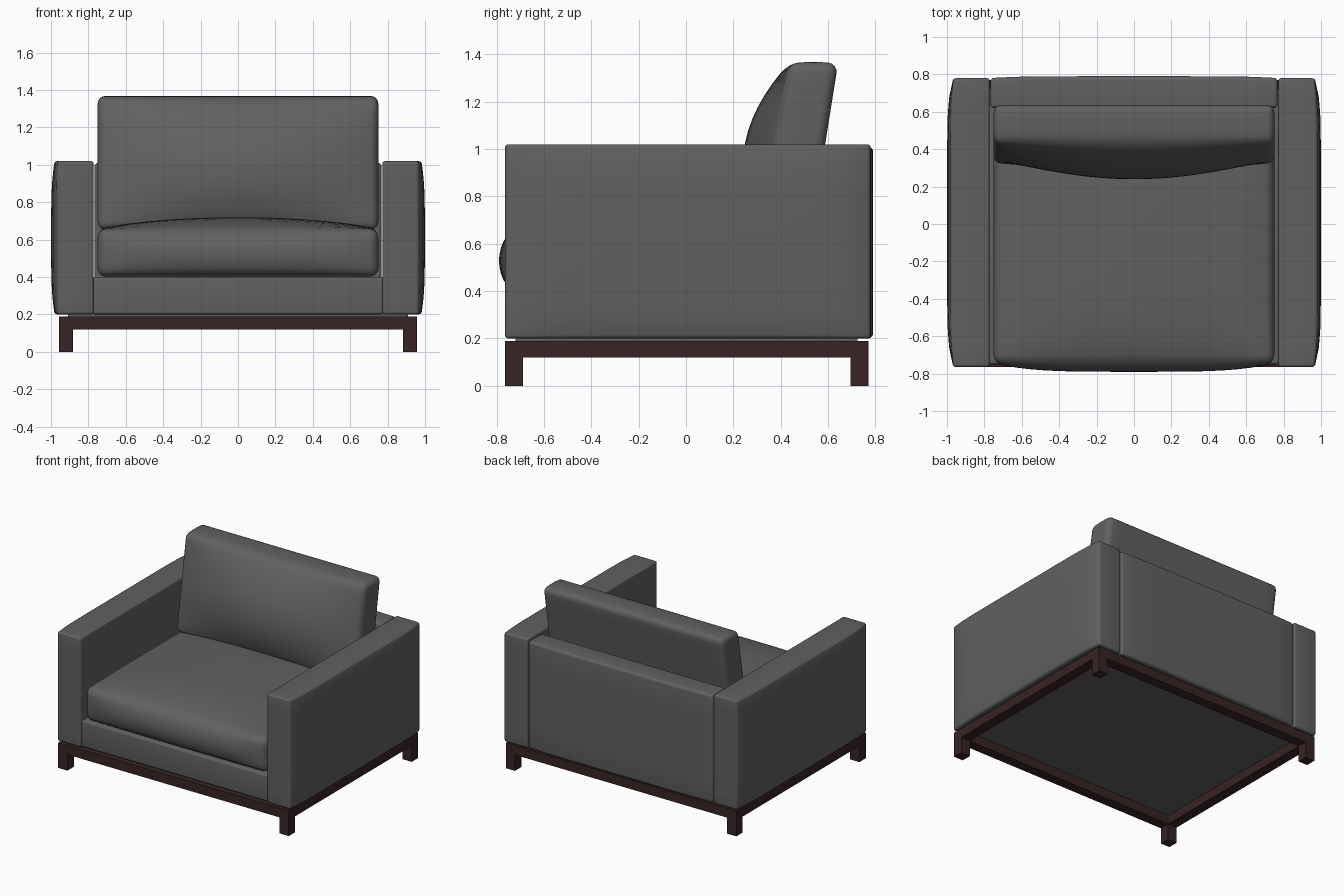
import bpy, bmesh
from mathutils import Vector

if "Cube" in bpy.data.objects:
    bpy.data.objects.remove(bpy.data.objects["Cube"])


def material(name, rgb):
    m = bpy.data.materials.new(name)
    m.diffuse_color = (*rgb, 1.0)
    m.use_nodes = True
    m.node_tree.nodes["Principled BSDF"].inputs["Base Color"].default_value = m.diffuse_color
    return m


FABRIC = material("charcoal fabric", (0.118, 0.118, 0.118))
WOOD = material("dark brown wood", (0.040, 0.017, 0.018))


def soft_box(name, lo, hi, mat, radius=0.0, cuts=(0, 0, 0), deform=None):
    """Rounded box cut into a grid; deform(p, n) moves points, n runs -1..1 per axis."""
    lo, hi = Vector(lo), Vector(hi)
    mid, half = (lo + hi) / 2, (hi - lo) / 2
    bm = bmesh.new()
    bmesh.ops.create_cube(bm, size=2)
    for v in bm.verts:
        v.co = Vector(mid[i] + half[i] * v.co[i] for i in range(3))
    if radius:
        bmesh.ops.bevel(bm, geom=bm.edges[:], offset=radius, segments=4,
                        profile=0.5, affect='EDGES')
    for axis in range(3):
        normal = Vector((0, 0, 0))
        normal[axis] = 1
        span = half[axis] - radius
        for k in range(cuts[axis]):
            co = mid.copy()
            co[axis] += span * (2 * (k + 1) / (cuts[axis] + 1) - 1)
            bmesh.ops.bisect_plane(bm, geom=bm.verts[:] + bm.edges[:] + bm.faces[:],
                                   plane_co=co, plane_no=normal)
    if deform:
        for v in bm.verts:
            n = Vector((v.co[i] - mid[i]) / half[i] for i in range(3))
            v.co = deform(v.co.copy(), n)
    bmesh.ops.recalc_face_normals(bm, faces=bm.faces[:])
    mesh = bpy.data.meshes.new(name)
    bm.to_mesh(mesh)
    bm.free()
    mesh.materials.append(mat)
    ob = bpy.data.objects.new(name, mesh)
    bpy.context.collection.objects.link(ob)
    if radius:
        bpy.ops.object.select_all(action='DESELECT')
        ob.select_set(True)
        bpy.context.view_layer.objects.active = ob
        bpy.ops.object.shade_smooth_by_angle()
    return ob


# Arms: flat inside, gently padded on the outer face
for s, side in ((-1, "left"), (1, "right")):
    def pad_arm(p, n, s=s):
        outward = max(0.0, n.x * s)
        p.x += s * 0.034 * outward * (1 - n.y ** 8) * (1 - 0.55 * n.z ** 4)
        return p
    x0, x1 = sorted((s * 0.772, s * 0.965))
    soft_box(side + "_arm", (x0, -0.765, 0.20), (x1, 0.78, 1.02), FABRIC,
             0.015, (0, 16, 10), pad_arm)


# Back panel between the arms
def pad_back(p, n):
    p.y += 0.010 * max(0.0, n.y) * (1 - n.x ** 6)
    return p


soft_box("back_panel", (-0.768, 0.62, 0.20), (0.768, 0.78, 1.01), FABRIC,
         0.02, (12, 0, 4), pad_back)

# Base below the seat and the closed underside
soft_box("seat_base", (-0.778, -0.75, 0.20), (0.778, 0.64, 0.40), FABRIC, 0.015)
soft_box("underside_panel", (-0.91, -0.72, 0.188), (0.91, 0.725, 0.21), FABRIC)


# Seat cushion: crowned top and bulging front
def puff_seat(p, n):
    if n.z > 0:
        p.z += 0.065 * n.z * (1 - n.x ** 2) ** 0.8 * (1 - n.y ** 4)
    if n.y < 0:
        p.y += 0.045 * n.y * (1 - n.z ** 2) * (1 - n.x ** 4)
    return p


soft_box("seat_cushion", (-0.75, -0.745, 0.402), (0.75, 0.60, 0.655), FABRIC,
         0.045, (18, 16, 5), puff_seat)


# Back cushion: leaning back, domed front
def puff_back(p, n):
    front = (1 - n.y) / 2
    p.y -= 0.13 * front * max(0.0, 1 - n.x ** 2) * max(0.0, 1 - n.z ** 2)
    p.y += 0.16 * (p.z - 0.66)
    if n.z > 0:
        p.z += 0.008 * n.z * (1 - n.y ** 2)
    return p


soft_box("back_cushion", (-0.75, 0.32, 0.655), (0.75, 0.53, 1.36), FABRIC,
         0.04, (18, 3, 12), puff_back)

# Wooden frame: rails and corner legs
X, Y0, Y1, W = 0.957, -0.765, 0.77, 0.076
for name, y in (("front_rail", Y0), ("back_rail", Y1 - W)):
    soft_box(name, (-X + W, y, 0.12), (X - W, y + W, 0.19), WOOD)
for side, x in (("left", -X), ("right", X - W)):
    soft_box(side + "_rail", (x, Y0 + W, 0.12), (x + W, Y1 - W, 0.19), WOOD)
    for end, y in (("front", Y0), ("back", Y1 - W)):
        soft_box(f"{end}_{side}_leg", (x, y, 0), (x + W, y + W, 0.19), WOOD)
